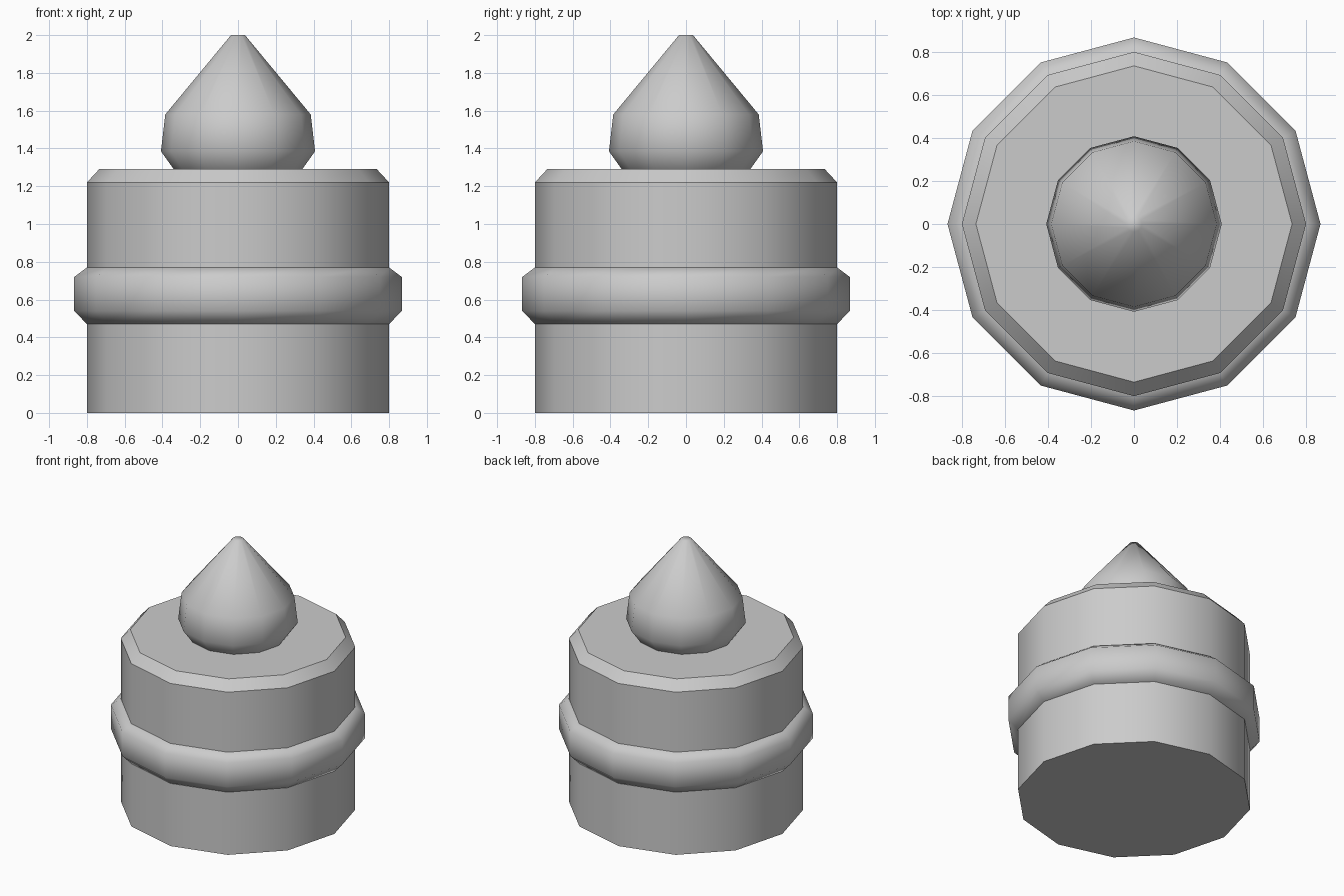
import bpy
import bmesh
from math import cos, sin, tau, radians

SIDES = 12

cube = bpy.data.objects.get("Cube")
if cube:
    bpy.data.objects.remove(cube, do_unlink=True)

grey = bpy.data.materials.new("plain_grey")
grey.use_nodes = True
colour = (0.6, 0.6, 0.6, 1.0)
grey.diffuse_color = colour
grey.node_tree.nodes["Principled BSDF"].inputs["Base Color"].default_value = colour


def lathe(name, profile, smooth_angle, closed=False):
    """Turn a (radius, height) profile about z; cap its ends, or join them if closed."""
    bm = bmesh.new()
    rings = [[bm.verts.new((r * cos(tau * i / SIDES), r * sin(tau * i / SIDES), z))
              for i in range(SIDES)] for r, z in profile]
    pairs = list(zip(rings, rings[1:]))
    if closed:
        pairs.append((rings[-1], rings[0]))
    else:
        bm.faces.new(rings[0][::-1])
        bm.faces.new(rings[-1])
    for low, high in pairs:
        for i in range(SIDES):
            j = (i + 1) % SIDES
            bm.faces.new((low[i], low[j], high[j], high[i]))
    bmesh.ops.recalc_face_normals(bm, faces=bm.faces)
    mesh = bpy.data.meshes.new(name)
    bm.to_mesh(mesh)
    bm.free()
    mesh.materials.append(grey)
    obj = bpy.data.objects.new(name, mesh)
    bpy.context.collection.objects.link(obj)
    bpy.ops.object.select_all(action="DESELECT")
    obj.select_set(True)
    bpy.context.view_layer.objects.active = obj
    bpy.ops.object.shade_smooth_by_angle(angle=radians(smooth_angle))
    return obj


# Round body with a chamfered top edge
lathe("body", [(0.8, 0), (0.8, 1.22), (0.735, 1.29)], 35)

# Raised band around the middle
lathe("band", [(0.79, 0.47), (0.8, 0.47), (0.867, 0.54), (0.867, 0.72),
               (0.8, 0.77), (0.79, 0.77)], 60, closed=True)

# Pointed drop on top, sunk slightly into the body
lathe("pointed_top", [(0.33, 1.28), (0.34, 1.29), (0.408, 1.385),
                      (0.385, 1.58), (0.037, 2.0)], 60)
